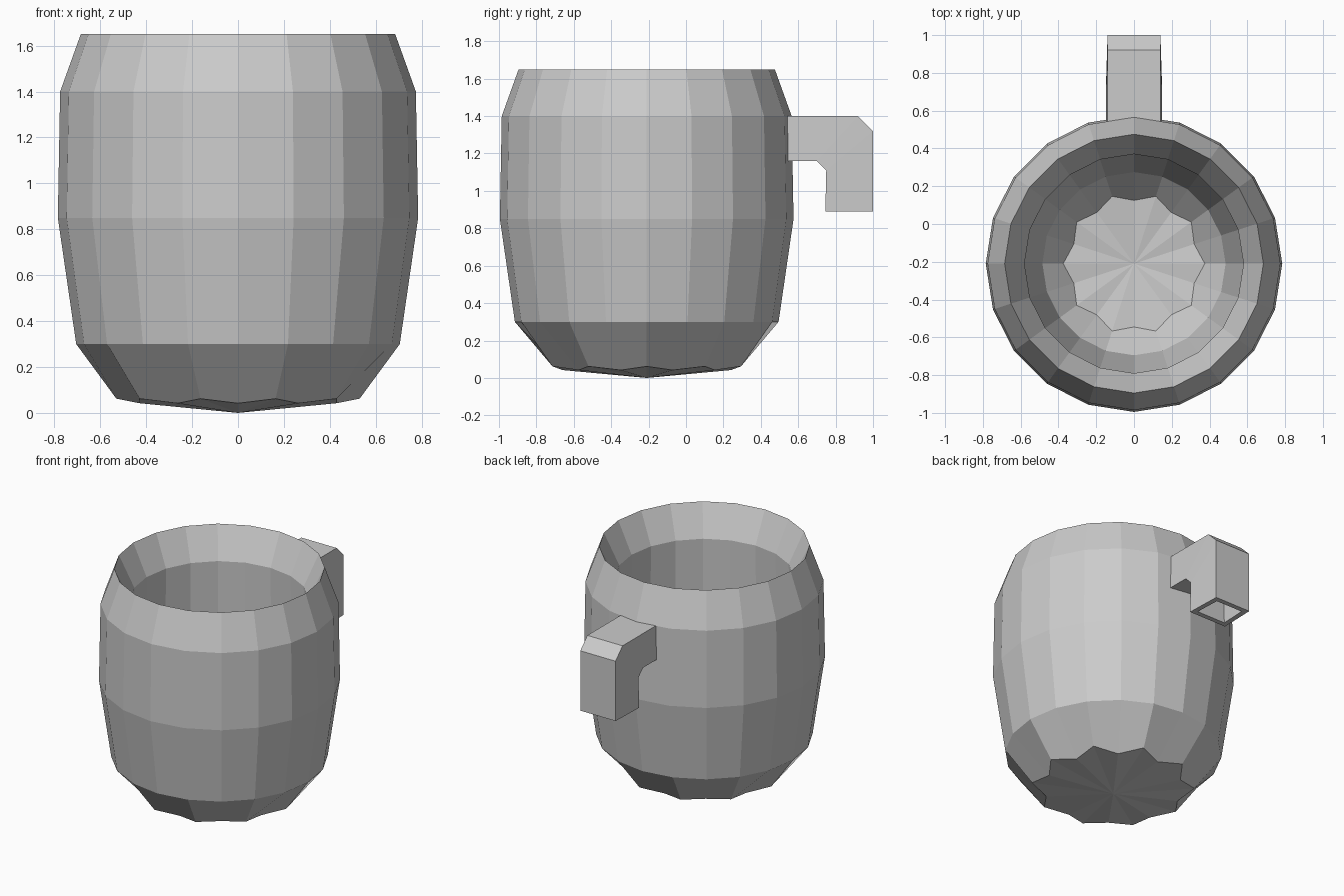
import bpy, bmesh
from math import sin, cos, pi
from mathutils import Vector

if "Cube" in bpy.data.objects:
    bpy.data.objects.remove(bpy.data.objects["Cube"])

SIDES = 20
CENTRE_Y = -0.21


def bridge(bm, a, b):
    n = len(a)
    for i in range(n):
        j = (i + 1) % n
        bm.faces.new((a[i], a[j], b[j], b[i]))


def finish(bm, name):
    bmesh.ops.recalc_face_normals(bm, faces=bm.faces)
    mesh = bpy.data.meshes.new(name)
    bm.to_mesh(mesh)
    bm.free()
    ob = bpy.data.objects.new(name, mesh)
    bpy.context.collection.objects.link(ob)
    return ob


# Mug body: (radius, z) for even spokes, then for odd spokes
profile = [
    ((0.53, 0.062), (0.45, 0.042)),    # zigzag base edge
    ((0.705, 0.30), (0.705, 0.30)),
    ((0.785, 0.85), (0.785, 0.85)),
    ((0.775, 1.40), (0.775, 1.40)),
    ((0.685, 1.65), (0.685, 1.65)),    # sharp rim
    ((0.58, 1.43), (0.58, 1.43)),      # inner wall
    ((0.585, 0.86), (0.585, 0.86)),
    ((0.485, 0.37), (0.485, 0.37)),
    ((0.375, 0.225), (0.335, 0.21)),   # zigzag floor edge
]
bm = bmesh.new()
rings = []
for pair in profile:
    ring = []
    for i in range(SIDES):
        r, z = pair[i % 2]
        a = 2 * pi * i / SIDES
        ring.append(bm.verts.new((r * cos(a), CENTRE_Y + r * sin(a), z)))
    rings.append(ring)
for a, b in zip(rings, rings[1:]):
    bridge(bm, a, b)
for ring, z in ((rings[0], 0.0), (rings[-1], 0.19)):
    hub = bm.verts.new((0, CENTRE_Y, z))
    for i in range(SIDES):
        bm.faces.new((ring[i], ring[(i + 1) % SIDES], hub))
finish(bm, "mug_body")

# Handle: hollow bent tube, stations of (outer y,z), (inner y,z)
stations = [
    ((0.54, 1.40), (0.54, 1.16)),
    ((0.92, 1.40), (0.70, 1.16)),
    ((1.00, 1.32), (0.75, 1.11)),
    ((1.00, 0.89), (0.745, 0.89)),
]


def tube(bm, inset):
    loops = []
    for o, i in stations:
        o, i = Vector(o), Vector(i)
        d = (i - o).normalized() * inset
        o, i = o + d, i - d
        wo, wi = 0.14 - inset, 0.148 - inset
        loops.append([bm.verts.new(p) for p in (
            (-wo, *o), (wo, *o), (wi, *i), (-wi, *i))])
    for a, b in zip(loops, loops[1:]):
        bridge(bm, a, b)
    return loops


bm = bmesh.new()
outer, inner = tube(bm, 0), tube(bm, 0.035)
bridge(bm, outer[-1], inner[-1])
bridge(bm, outer[0], inner[0])
finish(bm, "handle")
